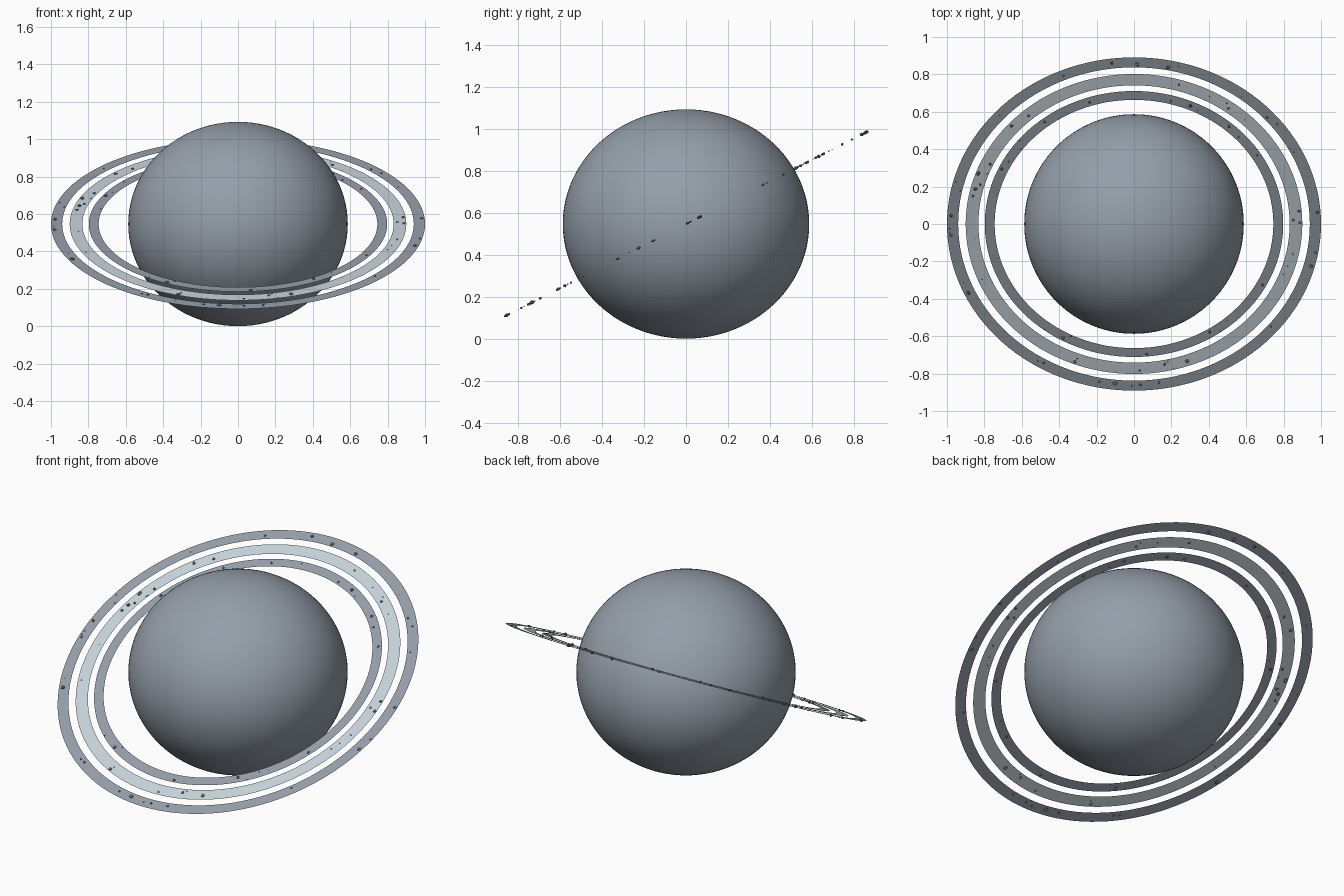
import bpy, bmesh, math, random
from mathutils import Matrix, Vector

if "Cube" in bpy.data.objects:
    bpy.data.objects.remove(bpy.data.objects["Cube"])

random.seed(7)
CENTRE = Vector((0, 0, 0.547))
TILT = Matrix.Translation(CENTRE) @ Matrix.Rotation(math.radians(27), 4, 'X')


def material(name, rgb):
    m = bpy.data.materials.new(name)
    m.diffuse_color = (*rgb, 1)
    m.use_nodes = True
    m.node_tree.nodes["Principled BSDF"].inputs["Base Color"].default_value = m.diffuse_color
    return m


slate = material("slate_grey", (0.30, 0.345, 0.40))
pale = material("pale_ice", (0.56, 0.645, 0.70))
rock_grey = material("rock_grey", (0.16, 0.175, 0.195))


def add_object(name, bm, mat, smooth=False):
    mesh = bpy.data.meshes.new(name)
    bm.to_mesh(mesh)
    bm.free()
    mesh.materials.append(mat)
    for p in mesh.polygons:
        p.use_smooth = smooth
    ob = bpy.data.objects.new(name, mesh)
    bpy.context.collection.objects.link(ob)
    return ob


# Planet: slightly flattened ball
bm = bmesh.new()
bmesh.ops.create_uvsphere(bm, u_segments=96, v_segments=48, radius=1)
bmesh.ops.transform(bm, verts=bm.verts,
                    matrix=Matrix.Translation(CENTRE) @ Matrix.Diagonal((0.587, 0.587, 0.546, 1)))
add_object("planet", bm, slate, True)


# Rings: thin flat bands, tilted about x
def ring(name, r_in, r_out, mat, n=128):
    bm = bmesh.new()
    loops = [[bm.verts.new((r * math.cos(math.tau * i / n), r * math.sin(math.tau * i / n), 0))
              for i in range(n)] for r in (r_in, r_out)]
    for i in range(n):
        j = (i + 1) % n
        bm.faces.new((loops[0][i], loops[1][i], loops[1][j], loops[0][j]))
    bm.transform(TILT)
    add_object(name, bm, mat)


BANDS = {"inner": (0.745, 0.798, slate), "middle": (0.832, 0.90, pale), "outer": (0.94, 1.0, slate)}
for key, (a, b, mat) in BANDS.items():
    ring(key + "_ring", a, b, mat)

# Larger rocks by angle in degrees along each band
ROCKS = {
    "inner": (108, 75, 67, 49, 43, 32, 128, 155, 332, 302, 275, 241),
    "middle": (74, 54, 131, 138, 155, 160, 164, 166, 169, 5, 1.5, 0.5, 249, 272, 281, 289, 348),
    "outer": (97, 89, 79, 113, 42, 38, 177, 184, 205, 238, 240, 259, 264, 272, 278,
              320, 345, 350, 4),
}


def add_rock(bm, angle, radius, size):
    new = bmesh.ops.create_icosphere(bm, subdivisions=1, radius=size)["verts"]
    squash = Matrix.Diagonal((random.uniform(0.8, 1.25), random.uniform(0.75, 1.1),
                              random.uniform(0.6, 0.9), 1))
    spin = Matrix.Rotation(random.uniform(0, math.tau), 4, 'Z')
    place = Matrix.Translation((radius * math.cos(angle), radius * math.sin(angle), 0))
    bmesh.ops.transform(bm, verts=new, matrix=place @ spin @ squash)


# Rocks scattered in the ring plane, plus finer debris
for key, angles in ROCKS.items():
    a, b, _ = BANDS[key]
    bm = bmesh.new()
    for deg in angles:
        add_rock(bm, math.radians(deg), random.uniform(a + 0.015, b - 0.012),
                 random.uniform(0.007, 0.013))
    for _ in range(12):
        add_rock(bm, random.uniform(0, math.tau), random.uniform(a + 0.006, b - 0.006),
                 random.uniform(0.003, 0.005))
    bm.transform(TILT)
    add_object(key + "_ring_rocks", bm, rock_grey)
